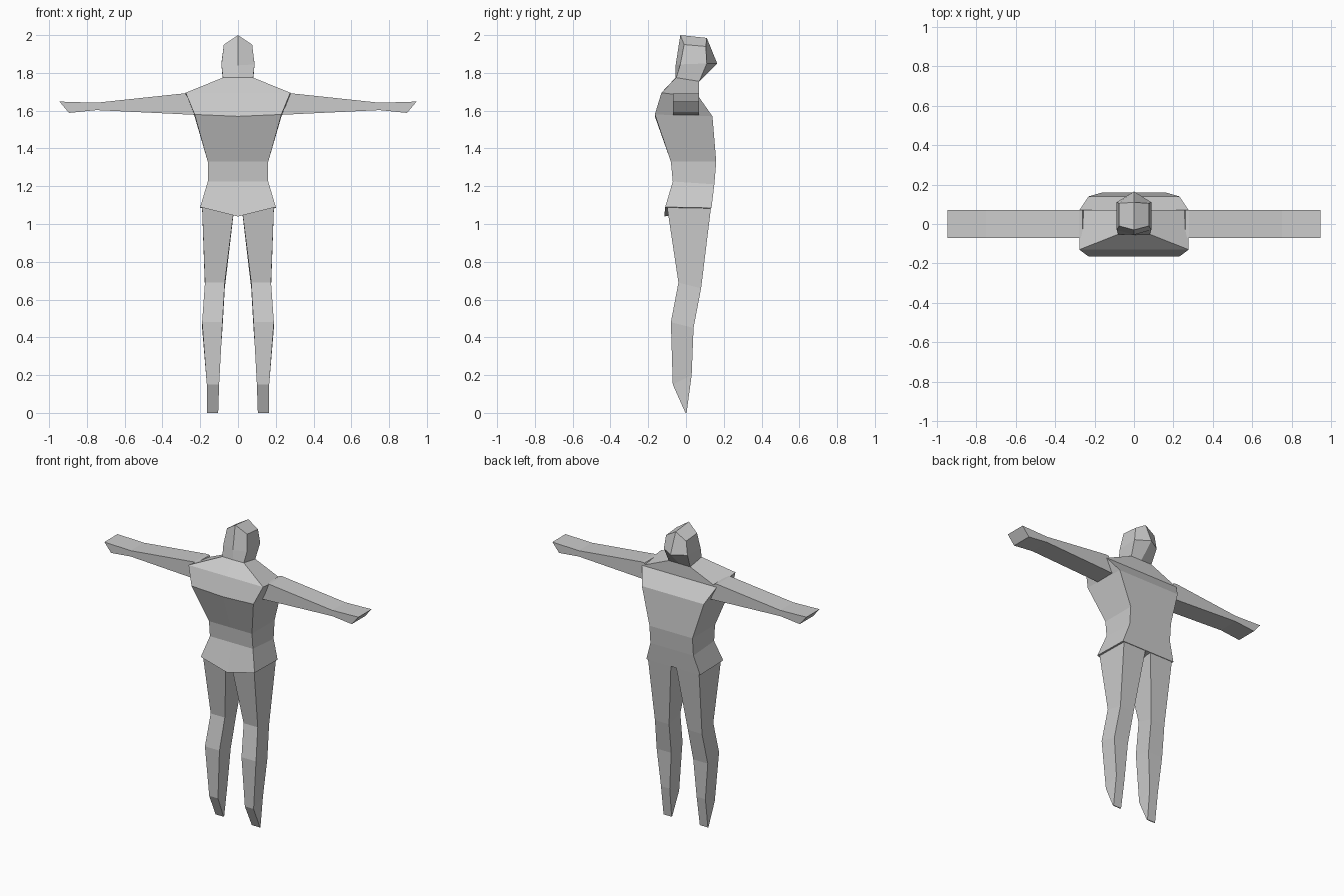
import bpy
import bmesh

if "Cube" in bpy.data.objects:
    bpy.data.objects.remove(bpy.data.objects["Cube"])

grey = bpy.data.materials.new("plain grey")
grey.diffuse_color = (0.6, 0.6, 0.6, 1)
grey.use_nodes = True
grey.node_tree.nodes["Principled BSDF"].inputs["Base Color"].default_value = grey.diffuse_color


def loft(name, rings, split_caps=False):
    """Skin a list of equal point rings and close both ends."""
    bm = bmesh.new()
    loops = [[bm.verts.new(p) for p in ring] for ring in rings]
    n = len(loops[0])
    for a, b in zip(loops, loops[1:]):
        for i in range(n):
            j = (i + 1) % n
            bm.faces.new((a[i], a[j], b[j], b[i]))
    for cap in (loops[0], loops[-1]):
        if split_caps:  # six-sided ends fold along the centre line
            bm.faces.new(cap[:4])
            bm.faces.new(cap[3:] + cap[:1])
        else:
            bm.faces.new(cap)
    bmesh.ops.recalc_face_normals(bm, faces=bm.faces[:])
    mesh = bpy.data.meshes.new(name)
    bm.to_mesh(mesh)
    bm.free()
    mesh.materials.append(grey)
    obj = bpy.data.objects.new(name, mesh)
    bpy.context.collection.objects.link(obj)
    return obj


def body_ring(w, side_front, side_back, mid_front, mid_back):
    """Six points: front centre, right side, back centre, left side."""
    (fy, fz), (by, bz) = side_front, side_back
    return [(0, *mid_front), (w, fy, fz), (w, by, bz),
            (0, *mid_back), (-w, by, bz), (-w, fy, fz)]


# Torso: half width, front side, back side, front centre, back centre
loft("torso", [body_ring(*r) for r in (
    (0.20, (-0.11, 1.09), (0.135, 1.085), (-0.115, 1.04), (0.135, 1.085)),
    (0.16, (-0.07, 1.225), (0.15, 1.21), (-0.07, 1.225), (0.15, 1.21)),
    (0.16, (-0.08, 1.33), (0.16, 1.33), (-0.08, 1.33), (0.16, 1.33)),
    (0.23, (-0.165, 1.58), (0.14, 1.57), (-0.165, 1.57), (0.14, 1.57)),
    (0.277, (-0.13, 1.695), (0.07, 1.67), (-0.13, 1.695), (0.07, 1.67)),
    (0.08, (-0.052, 1.775), (0.07, 1.755), (-0.055, 1.775), (0.07, 1.755)),
)], True)

# Head
loft("head", [body_ring(*r) for r in (
    (0.08, (-0.052, 1.775), (0.07, 1.755), (-0.055, 1.775), (0.07, 1.755)),
    (0.088, (-0.03, 1.845), (0.11, 1.85), (-0.055, 1.84), (0.165, 1.85)),
    (0.075, (-0.01, 1.95), (0.105, 1.94), (-0.03, 2.0), (0.11, 1.985)),
)], True)

# Leg rings: outer x, inner x, front (y, z), back (y, z)
LEG = (
    (0.19, 0.02, (-0.10, 1.09), (0.132, 1.084)),
    (0.175, 0.07, (-0.04, 0.69), (0.08, 0.66)),
    (0.19, 0.082, (-0.08, 0.48), (0.04, 0.45)),
    (0.165, 0.10, (-0.07, 0.15), (0.03, 0.20)),
    (0.165, 0.105, (-0.003, 0.0), (0.003, 0.0)),
)
# Arm rings: top (x, z), bottom (x, z)
ARM = (
    ((0.26, 1.69), (0.21, 1.578)),
    ((0.28, 1.692), (0.23, 1.578)),
    ((0.75, 1.642), (0.75, 1.603)),
    ((0.945, 1.648), (0.895, 1.588)),
)
for side, s in (("right", 1), ("left", -1)):
    loft(side + "_leg", [[(s * o, *f), (s * i, *f), (s * i, *b), (s * o, *b)]
                         for o, i, f, b in LEG])
    loft(side + "_arm", [[(s * tx, -0.07, tz), (s * tx, 0.07, tz),
                          (s * bx, 0.07, bz), (s * bx, -0.07, bz)]
                         for (tx, tz), (bx, bz) in ARM])
